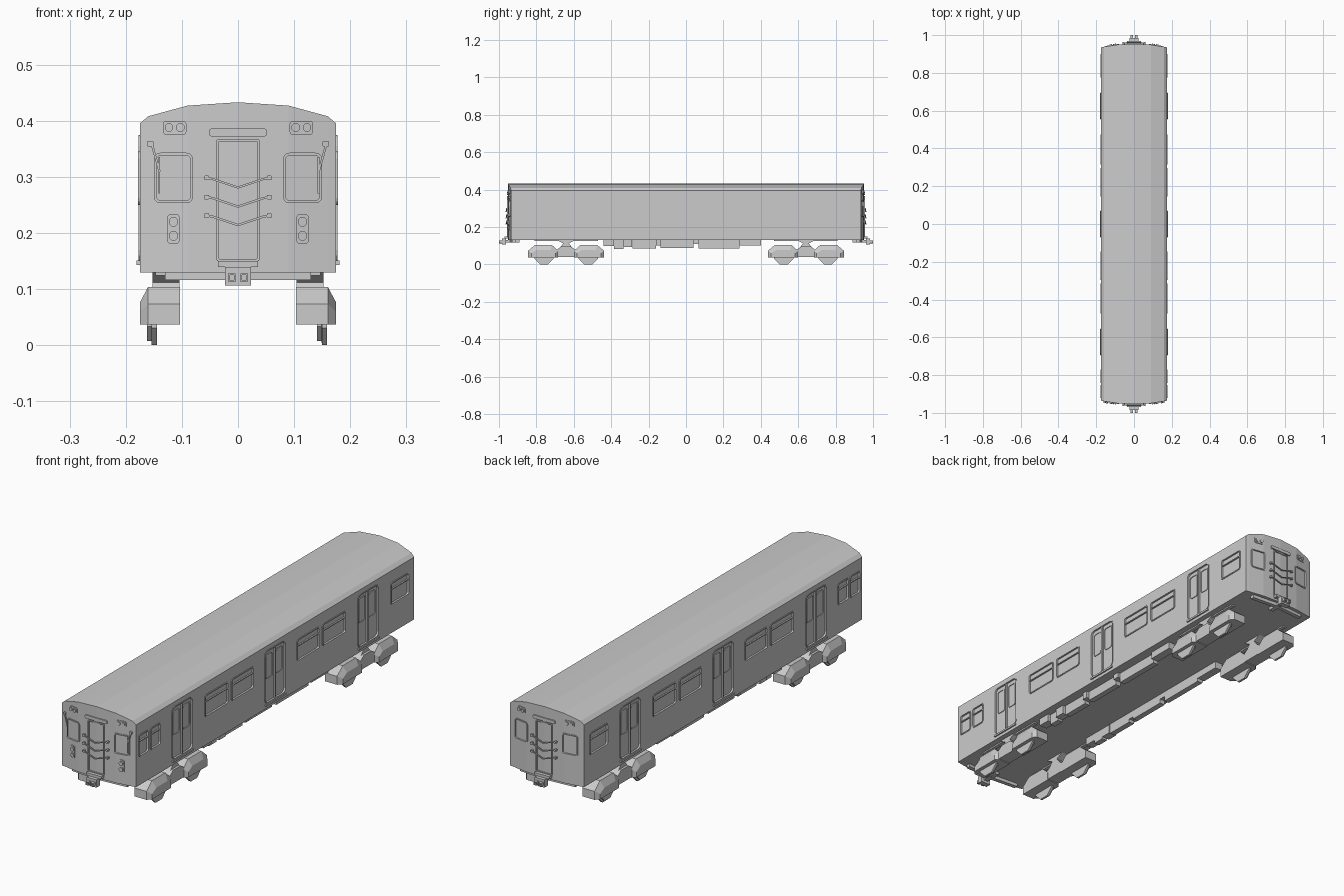
import bpy, bmesh, math

if "Cube" in bpy.data.objects:
    bpy.data.objects.remove(bpy.data.objects["Cube"])

HW = 0.175                      # half width of the car body


def end_y(u):
    """Bulging outline of the car end: distance along y for a given x."""
    pts = [(0, 0.953), (0.09, 0.949), (0.16, 0.938), (HW, 0.935)]
    u = min(abs(u), HW)
    for (a, p), (b, q) in zip(pts, pts[1:]):
        if u <= b:
            return p + (q - p) * (u - a) / (b - a)


def side(s):                    # (along, up, outward) -> side wall
    return lambda u, v, d: (s * (HW + d), u, v)


def end(s):                     # (across, up, outward) -> car end
    return lambda u, v, d: (u, s * (end_y(u) + d), v)


def loft(name, rings, closed=False):
    bm = bmesh.new()
    vs = [[bm.verts.new(p) for p in r] for r in rings]
    n = len(rings[0])
    for a, b in zip(vs, vs[1:] + vs[:1] if closed else vs[1:]):
        for i in range(n):
            bm.faces.new((a[i], a[(i + 1) % n], b[(i + 1) % n], b[i]))
    if not closed:
        bm.faces.new(vs[0])
        bm.faces.new(vs[-1])
    bmesh.ops.recalc_face_normals(bm, faces=bm.faces)
    me = bpy.data.meshes.new(name)
    bm.to_mesh(me)
    bm.free()
    ob = bpy.data.objects.new(name, me)
    bpy.context.collection.objects.link(ob)
    return ob


def box(name, x0, x1, y0, y1, z0, z1):
    return loft(name, [[(x0, y0, z), (x1, y0, z), (x1, y1, z), (x0, y1, z)] for z in (z0, z1)])


def rrect(u0, u1, v0, v1, r, n=3):
    pts = []
    for k, (cu, cv) in enumerate([(u1 - r, v1 - r), (u0 + r, v1 - r), (u0 + r, v0 + r), (u1 - r, v0 + r)]):
        for i in range(n + 1):
            a = math.pi / 2 * (k + i / n)
            pts.append((cu + r * math.cos(a), cv + r * math.sin(a)))
    return pts


def circle(cu, cv, r, n):
    return [(cu + r * math.cos(math.tau * (i + .5) / n), cv + r * math.sin(math.tau * (i + .5) / n))
            for i in range(n)]


def plate(name, pts, d0, d1, put):
    return loft(name, [[put(u, v, d) for u, v in pts] for d in (d0, d1)])


def frame(name, rect, r, w, d0, d1, put):
    u0, u1, v0, v1 = rect
    out = rrect(u0, u1, v0, v1, r)
    inn = rrect(u0 + w, u1 - w, v0 + w, v1 - w, max(r - w, 0.001))
    return loft(name, [[put(u, v, d) for u, v in loop]
                       for loop, d in ((out, d0), (out, d1), (inn, d1), (inn, d0))], True)


def strip(name, path, du, dv, d0, d1, put):
    """Thin bar following a path, thickened sideways by (du, dv)."""
    for (a, b), (c, e) in zip(path, path[1:]):
        plate(name, [(a, b), (c, e), (c + du, e + dv), (a + du, b + dv)], d0, d1, put)


cutters = []


def window(name, rect, r, put, depth=0.005):
    cutters.append(plate("recess_cutter", rrect(*rect, r), -depth, 0.02, put))
    frame(name, rect, r, 0.005, -depth - 0.001, 0.003, put)


# Car body: columns across the width carry the roof curve and bowed ends
half = [(0, 0.433), (0.09, 0.427), (0.16, 0.408), (HW, 0.395)]
cols = [(-x, z) for x, z in half[:0:-1]] + half
bm = bmesh.new()
g = [[bm.verts.new((x, s * end_y(x), h)) for s, h in ((-1, 0.13), (-1, z), (1, z), (1, 0.13))]
     for x, z in cols]
for a, b in zip(g, g[1:]):
    for i in range(4):
        bm.faces.new((a[i], a[(i + 1) % 4], b[(i + 1) % 4], b[i]))
bm.faces.new(g[0])
bm.faces.new(g[-1])
bmesh.ops.recalc_face_normals(bm, faces=bm.faces)
mesh = bpy.data.meshes.new("car_body")
bm.to_mesh(mesh)
bm.free()
body = bpy.data.objects.new("car_body", mesh)
bpy.context.collection.objects.link(body)

# Side walls: passenger windows and sliding doors
windows = [(-0.92, -0.852), (-0.842, -0.77), (-0.475, -0.315), (-0.297, -0.145),
           (0.145, 0.297), (0.315, 0.475), (0.775, 0.90)]
for s in (-1, 1):
    put = side(s)
    for a, b in windows:
        window("side_window_frame", (a, b, 0.25, 0.345), 0.012, put)
        strip("window_crossbar", [(a + 0.004, 0.313), (b - 0.004, 0.313)], 0, 0.004, -0.006, 0.001, put)
    for c in (-0.625, 0, 0.625):
        cutters.append(plate("recess_cutter", rrect(c - 0.068, c + 0.068, 0.153, 0.372, 0.018), -0.006, 0.02, put))
        frame("door_frame", (c - 0.071, c + 0.071, 0.15, 0.375), 0.02, 0.004, -0.007, 0.002, put)
        strip("door_seam", [(c - 0.004, 0.155), (c - 0.004, 0.37)], 0.008, 0, -0.007, 0.001, put)
        plate("door_step", [(c - 0.068, 0.143), (c + 0.068, 0.143), (c + 0.068, 0.151), (c - 0.068, 0.151)],
              -0.002, 0.006, put)
        for k in (-1, 1):
            u0, u1 = sorted((c + k * 0.011, c + k * 0.058))
            frame("door_window_frame", (u0, u1, 0.25, 0.355), 0.01, 0.003, -0.007, -0.003, put)

# Car ends: gangway door, sign, safety bars, windows and lamps
for s in (-1, 1):
    put = end(s)
    frame("end_door_frame", (-0.038, 0.038, 0.15, 0.367), 0.002, 0.004, -0.004, 0.005, put)
    plate("end_sign", rrect(-0.052, 0.052, 0.372, 0.386, 0.005), -0.003, 0.006, put)
    box("door_threshold", -0.036, 0.036, *sorted((s * 0.93, s * 0.97)), 0.139, 0.15)
    for z in (0.297, 0.263, 0.23):
        strip("safety_bar", [(-0.06, z), (-0.045, z - 0.003), (0, z - 0.018), (0.045, z - 0.003), (0.06, z)],
              0, 0.004, 0.006, 0.011, put)
        for k in (-1, 1):
            plate("safety_bar_bracket", rrect(k * 0.056 - 0.004, k * 0.056 + 0.004, z - 0.003, z + 0.005, 0.001),
                  -0.003, 0.012, put)
    for k in (-1, 1):
        u0, u1 = sorted((k * 0.08, k * 0.15))
        window("end_window_frame", (u0, u1, 0.253, 0.343), 0.012, put, 0.004)
        plate("marker_lamp_housing", rrect(k * 0.113 - 0.021, k * 0.113 + 0.021, 0.375, 0.40, 0.006),
              -0.003, 0.003, put)
        for u in (0.103, 0.123):
            plate("marker_lamp", circle(k * u, 0.388, 0.008, 8), 0, 0.007, put)
        # Headlamps and wipers on the cab end only
        if s < 0:
            plate("headlamp_housing", rrect(k * 0.115 - 0.011, k * 0.115 + 0.011, 0.18, 0.234, 0.007),
                  -0.003, 0.003, put)
            for z in (0.195, 0.22):
                plate("headlamp", circle(k * 0.115, z, 0.009, 8), 0, 0.008, put)
            strip("wiper_arm", [(k * 0.156, 0.36), (k * 0.142, 0.31)], 0.004, 0, 0.004, 0.009, put)
            strip("wiper_blade", [(k * 0.142, 0.335), (k * 0.142, 0.27)], 0.003, 0, 0.003, 0.007, put)
            plate("wiper_motor", rrect(k * 0.156 - 0.005, k * 0.156 + 0.005, 0.354, 0.364, 0.001),
                  -0.003, 0.009, put)

    # End beam and coupler
    loft("end_beam", [[(x, s * (end_y(x) - i), z) for x, i in
                       ((-0.13, 0.012), (0, 0.012), (0.13, 0.012), (0.13, 0.03), (0, 0.03), (-0.13, 0.03))]
                      for z in (0.116, 0.131)])
    box("coupler_shank", -0.01, 0.01, *sorted((s * 0.89, s * 0.97)), 0.117, 0.131)
    box("coupler_head", -0.023, 0.023, *sorted((s * 0.962, s * 0.985)), 0.106, 0.139)
    for k in (-1, 1):
        frame("coupler_socket", (k * 0.011 - 0.007, k * 0.011 + 0.007, 0.113, 0.128), 0.001, 0.003, 0.983, 1.0,
              lambda u, v, d, s=s: (u, s * d, v))

# Cut the window and door recesses out of the body
bpy.ops.object.select_all(action='DESELECT')
for c in cutters:
    c.select_set(True)
bpy.context.view_layer.objects.active = cutters[0]
bpy.ops.object.join()
cutter = cutters[0]
cutter.hide_render = True
m = body.modifiers.new("recesses", 'BOOLEAN')
m.operation, m.solver, m.object = 'DIFFERENCE', 'EXACT', cutter
bpy.context.view_layer.objects.active = body
bpy.ops.object.modifier_apply(modifier=m.name)
bpy.data.objects.remove(cutter)

# Underfloor equipment along both sides
gear = [(-0.44, -0.385, 0.098), (-0.385, -0.335, 0.083), (-0.335, -0.29, 0.092), (-0.285, -0.16, 0.086),
        (-0.16, -0.135, 0.1), (-0.135, 0.04, 0.089), (0.04, 0.068, 0.108), (0.068, 0.285, 0.086),
        (0.285, 0.40, 0.1)]
for k in (-1, 1):
    for i, (a, b, z) in enumerate(gear):
        box("underfloor_box", *sorted((k * 0.108, k * (0.145 - 0.012 * (i % 2)))), a, b, z, 0.131)

# Bogies: faceted axle boxes, centre spring block, bolster and wheels
for yc in (-0.641, 0.641):
    for k in (-1, 1):
        def layer(x, pts, y0):
            return [(k * x, y0 + y, z) for y, z in pts]
        for t in (-1, 1):
            y0 = yc + t * 0.118
            full = [(t * y, z) for y, z in ((-0.075, 0.037), (0.085, 0.037), (0.085, 0.073), (0.048, 0.104),
                                            (-0.042, 0.104), (-0.075, 0.073))]
            low = [(t * y, z) for y, z in ((-0.06, 0.037), (0.068, 0.037), (0.068, 0.06), (0.04, 0.076),
                                           (-0.035, 0.076), (-0.06, 0.06))]
            loft("axle_box", [layer(0.103, full, y0), layer(0.16, full, y0), layer(0.175, low, y0)])
            x0 = 0.141 if k > 0 else -0.1625
            loft("wheel", [[(x0 + dx, y, z) for y, z in circle(y0, 0.052, r, 8)]
                           for dx, r in ((0, 0.048), (0.008, 0.048), (0.0085, 0.056), (0.018, 0.056))])
        hump = [(-0.055, 0.04), (0.055, 0.04), (0.055, 0.075), (0.025, 0.096), (-0.025, 0.096), (-0.055, 0.075)]
        loft("spring_block", [layer(0.104, hump, yc), layer(0.162, hump, yc)])
        bolster = [(-0.05, 0.131), (-0.015, 0.112), (-0.03, 0.094), (0.03, 0.094), (0.015, 0.112), (0.05, 0.131)]
        loft("bolster", [layer(0.104, bolster, yc), layer(0.152, bolster, yc)])
        box("bolster_plate", *sorted((k * 0.13, k * 0.147)), yc - 0.17, yc + 0.17, 0.124, 0.131)
